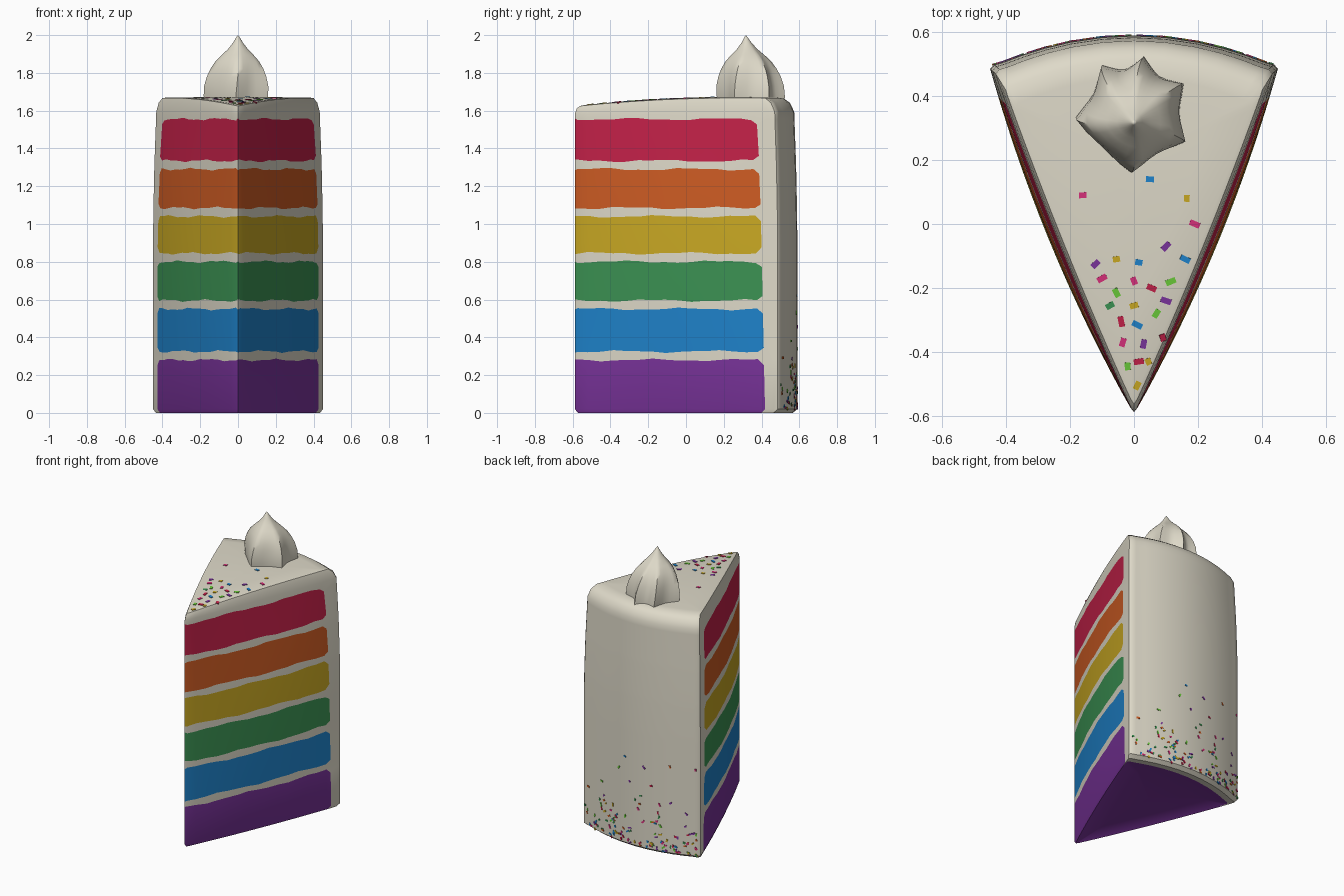
import bpy, bmesh, math, random
from mathutils import Vector, Matrix
from mathutils.bvhtree import BVHTree

if "Cube" in bpy.data.objects:
    bpy.data.objects.remove(bpy.data.objects["Cube"])

random.seed(4)


# Materials: icing, six sponge colours, two extra sprinkle colours
def material(name, rgb):
    m = bpy.data.materials.new(name)
    m.diffuse_color = [(c / 255) ** 2.2 for c in rgb] + [1]
    m.use_nodes = True
    m.node_tree.nodes["Principled BSDF"].inputs["Base Color"].default_value = m.diffuse_color
    return m


MATS = [material(n, c) for n, c in [
    ("cream icing", (222, 217, 200)), ("purple", (122, 55, 155)), ("blue", (36, 130, 202)),
    ("green", (62, 145, 84)), ("yellow", (200, 167, 40)), ("orange", (204, 92, 40)),
    ("red", (194, 38, 74)), ("magenta", (214, 52, 122)), ("lime", (105, 200, 60))]]
CREAM, PURPLE, BLUE, GREEN, YELLOW, ORANGE, RED, MAGENTA, LIME = range(9)


def finish(name, bm, angle=40, recalc=True):
    if recalc:
        bmesh.ops.recalc_face_normals(bm, faces=bm.faces)
    me = bpy.data.meshes.new(name)
    bm.to_mesh(me)
    bm.free()
    for m in MATS:
        me.materials.append(m)
    ob = bpy.data.objects.new(name, me)
    bpy.context.collection.objects.link(ob)
    bpy.ops.object.select_all(action='DESELECT')
    ob.select_set(True)
    bpy.context.view_layer.objects.active = ob
    bpy.ops.object.shade_smooth_by_angle(angle=math.radians(angle))
    return ob


# Slice outline: sponge side, rounded corner, curved back (right half, mirrored)
TIP = -0.588
SIDE = [.015, .07, .14, .21, .28, .35, .42, .49, .56, .63, .7, .77, .84, .91, .97, 1]
CAKE = len(SIDE)          # last sponge column; the rest is icing


def outline(z, c, b):
    q = max(0, (z - .8) / .8) ** 2
    bulge = .012 + .022 * math.sin(math.pi * min(z, 1.6) / 1.6)
    end = .957 - .018 * z
    half = [(0, TIP)]
    for t in [s * end for s in SIDE] + [.985, 1]:
        k = 4 * t * (1 - t) * bulge
        half.append((.44 * t + .923 * k + .004 * min(1, t * 60), TIP + 1.053 * t - .385 * k))
    half += [(.45, .485), (.438, .499)]
    half += [(x, .59 - .1 * (x / .45) ** 2) for x in (.41, .35, .28, .2, .1, 0)]
    pts = half + [(-x, y) for x, y in half[-2:0:-1]]
    out = []
    for x, y in pts:
        x, y = x * (1 - .04 * q) * b, TIP + (y - TIP) * (1 - .015 * q) * b
        out.append((x * c, .2 + (y - .2) * c))
    return out


# Rows from the underside to the top: height, inset, back shrink, top slope
LAYERS = [(.02, .28), (.325, .55), (.595, .80), (.845, 1.04), (1.085, 1.29), (1.335, 1.555)]
rows = [(.02, .6, .95, 0), (.003, .97, .95, 0), (0, .98, .985, 0), (.02, 1, 1, 0), (.28, 1, 1, 0)]
for lo, hi in LAYERS[1:]:
    rows += [(lo, 1, 1, 0), (hi, 1, 1, 0)]
rows += [(1.585, 1, 1, .2), (1.61, .988, .985, .7), (1.622, .968, .96, 1),
         (1.625, .93, .92, 1), (1.626, .6, .92, 1), (1.628, .25, .92, 1)]

bm = bmesh.new()
grid = []
for r, (z, c, b, lift) in enumerate(rows):
    pts = outline(z, c, b)
    n = len(pts)
    ring = []
    for j, (x, y) in enumerate(pts):
        k = min(j, n - j)
        h = z
        if 4 <= r <= 14 and k <= CAKE:                 # uneven sponge edges
            h += .005 * math.sin(k * .9 + r * 2 + (j > k)) + .003 * math.sin(k * 2.3 + r)
            if k == CAKE:                              # rounded sponge ends
                h += -.025 if r % 2 == 0 else .025
        f = min(1, max(0, (y - TIP) / .85))
        h += lift * .045 * f * (2 - f)
        ring.append(bm.verts.new((x, y, h)))
    grid.append(ring)

for r in range(len(grid) - 1):
    for j in range(n):
        j2 = (j + 1) % n
        f = bm.faces.new((grid[r][j], grid[r][j2], grid[r + 1][j2], grid[r + 1][j]))
        sponge = j < CAKE or j >= n - CAKE
        if r == 0 or (r <= 3 and sponge):
            f.material_index = PURPLE
        elif sponge and 5 <= r <= 13 and r % 2 == 1:
            f.material_index = (r - 1) // 2
for ring, mat in ((grid[0], PURPLE), (grid[-1], CREAM)):
    mid = bm.verts.new(sum((v.co for v in ring), Vector()) / n)
    for j in range(n):
        bm.faces.new((ring[j], ring[(j + 1) % n], mid)).material_index = mat
bmesh.ops.recalc_face_normals(bm, faces=bm.faces)
surface = BVHTree.FromBMesh(bm)
finish("cake_slice", bm)

# Piped cream swirl: six lobes fading into a pointed tip
LOBES = [-92, -27, 33, 82, 125, 185]
PROFILE = [(1.63, .178, 1), (1.68, .182, 1), (1.73, .18, 1), (1.78, .166, .9), (1.82, .148, .75),
           (1.86, .122, .6), (1.895, .088, .4), (1.925, .055, .2), (1.96, .026, 0), (1.99, .008, 0)]
bm = bmesh.new()
prev = None
for i, (z, rad, depth) in enumerate(PROFILE):
    ring = []
    cy = .347 - .03 * i / 9
    for k in range(6):
        a0, a1 = LOBES[k], LOBES[(k + 1) % 6] + (360 if k == 5 else 0)
        for s in range(6):
            u = s / 6
            a = math.radians(a0 + (a1 - a0) * u + i * 1.5 - 3)
            rr = rad * (1 - .22 * depth * math.sin(math.pi * u) ** .9)
            ring.append(bm.verts.new((rr * math.cos(a), cy + rr * math.sin(a), z)))
    if prev:
        for j in range(36):
            bm.faces.new((prev[j], prev[(j + 1) % 36], ring[(j + 1) % 36], ring[j]))
    else:
        bm.faces.new(ring[::-1])
    prev = ring
peak = bm.verts.new((0, .317, 2.0))
for j in range(36):
    bm.faces.new((prev[j], prev[(j + 1) % 36], peak))
finish("cream_swirl", bm, 50)


# Sprinkles: thin plates laid on the icing
def sprinkle(bm, start, direction, length, width, angle, mat):
    hit, normal, _, _ = surface.ray_cast(Vector(start), Vector(direction))
    if hit is None:
        return
    rot = normal.to_track_quat('Z', 'Y').to_matrix().to_4x4()
    m = (Matrix.Translation(hit) @ rot @ Matrix.Rotation(angle, 4, 'Z')
         @ Matrix.Diagonal((length, width, .006, 1)))
    vs = bmesh.ops.create_cube(bm, size=1, matrix=m)["verts"]
    for f in {f for v in vs for f in v.link_faces}:
        f.material_index = mat


TOP = [(-.16, .09, 7), (.05, .14, 2), (.165, .08, 4), (.19, 0, 7), (.1, -.07, 1), (-.12, -.125, 1),
       (-.055, -.11, 4), (.015, -.12, 2), (.16, -.11, 2), (-.1, -.17, 7), (0, -.178, 7),
       (.055, -.2, 6), (.115, -.18, 8), (-.055, -.215, 8), (-.075, -.255, 3), (0, -.255, 4),
       (.1, -.24, 1), (.07, -.28, 8), (-.04, -.305, 6), (.01, -.315, 2), (-.035, -.37, 7),
       (.03, -.375, 1), (.09, -.355, 6), (.015, -.43, 6), (.045, -.43, 4), (-.02, -.445, 8),
       (.01, -.505, 4)]
bm = bmesh.new()
for x, y, mat in TOP:
    sprinkle(bm, (x, y, 3), (0, 0, -1), random.uniform(.02, .034), .018,
             random.uniform(0, math.pi), mat)
finish("top_sprinkles", bm)

bm = bmesh.new()
for i in range(125):
    z = .02 + min(.6, random.expovariate(1 / .12))
    sprinkle(bm, (random.uniform(-.435, .435), 2, z), (0, -1, 0), random.uniform(.014, .026),
             random.uniform(.009, .013), random.uniform(0, math.pi), random.randint(1, 8))
finish("back_sprinkles", bm)
